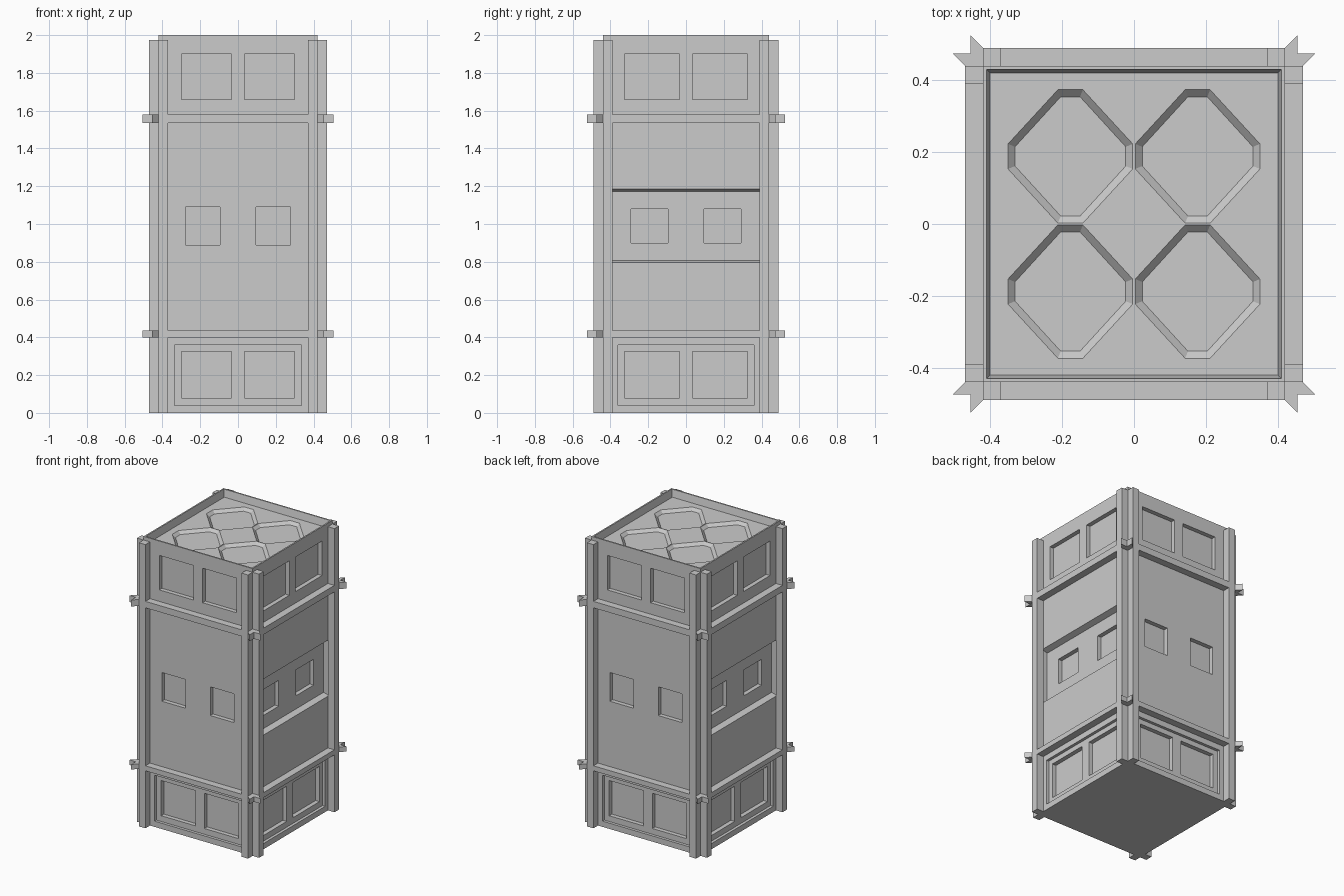
import bpy, bmesh

if "Cube" in bpy.data.objects:
    bpy.data.objects.remove(bpy.data.objects["Cube"])

X, Y = 0.42, 0.44          # half sizes of the core
PROUD = 0.05               # how far posts and rails stand out


def mesh_object(name, lofts):
    """Each loft is a pair of matching 3D rings, closed into a solid."""
    bm = bmesh.new()
    for a, b in lofts:
        va, vb = [bm.verts.new(p) for p in a], [bm.verts.new(p) for p in b]
        n = len(va)
        bm.faces.new(va)
        bm.faces.new(vb[::-1])
        for i in range(n):
            j = (i + 1) % n
            bm.faces.new((va[i], vb[i], vb[j], va[j]))
    bmesh.ops.recalc_face_normals(bm, faces=bm.faces)
    me = bpy.data.meshes.new(name)
    bm.to_mesh(me)
    bm.free()
    ob = bpy.data.objects.new(name, me)
    bpy.context.collection.objects.link(ob)
    return ob


def flat(pts, z):
    return [(x, y, z) for x, y in pts]


def rect(x0, x1, y0, y1):
    return [(x0, y0), (x1, y0), (x1, y1), (x0, y1)]


def box(x0, x1, y0, y1, z0, z1):
    r = rect(x0, x1, y0, y1)
    return flat(r, z0), flat(r, z1)


def cut(target, lofts):
    cutter = mesh_object("cutter", lofts)
    cutter.hide_render = True
    mod = target.modifiers.new("cut", 'BOOLEAN')
    mod.operation, mod.solver, mod.object = 'DIFFERENCE', 'EXACT', cutter
    bpy.context.view_layer.objects.active = target
    bpy.ops.object.modifier_apply(modifier=mod.name)
    bpy.data.objects.remove(cutter)


def inset(face, s, u0, u1, z0, z1, depth):
    """Box cutter sunk into the front/back ('y') or side ('x') face."""
    half = Y if face == 'y' else X
    d0, d1 = sorted((s * (half - depth), s * (half + 0.1)))
    if face == 'y':
        return box(u0, u1, d0, d1, z0, z1)
    return box(d0, d1, u0, u1, z0, z1)


# Core with the sunken roof tray
core = mesh_object("cabinet_body", [box(-X, X, -Y, Y, 0, 2)])
cut(core, [(flat(rect(-0.40, 0.40, -0.42, 0.42), 1.95),
            flat(rect(-0.412, 0.412, -0.432, 0.432), 2.01))])

# Roof: four sloped octagonal recesses
octs = []
for cx in (-0.177, 0.177):
    for cy in (-0.188, 0.188):
        def octagon(off):
            ax, ay, h = 0.174 - off, 0.186 - off, 0.035 - off * 0.41
            return [(cx + px, cy + py) for px, py in
                    ((ax, -h), (ax, h), (h, ay), (-h, ay),
                     (-ax, h), (-ax, -h), (-h, -ay), (h, -ay))]
        octs.append((flat(octagon(0), 1.9505), flat(octagon(0.02), 1.93)))
cut(core, octs)

# Lower panel frames and the sloped recessed bands on the two sides
frames = []
for s in (-1, 1):
    frames.append(inset('y', s, -0.335, 0.335, 0.04, 0.36, 0.02))
    frames.append(inset('x', s, -0.36, 0.36, 0.04, 0.36, 0.02))
    profile = [(X - 0.04, 0.808), (X + 0.04, 0.782), (X + 0.04, 1.198), (X - 0.04, 1.172)]
    frames.append(([(s * x, -0.40, z) for x, z in profile],
                   [(s * x, 0.40, z) for x, z in profile]))
cut(core, frames)

# Paired windows on every face: (face, inner, outer, z0, z1, depth)
windows = []
for face, u0, u1, z0, z1, depth in (
        ('y', 0.035, 0.298, 1.66, 1.90, 0.03),
        ('y', 0.095, 0.278, 0.89, 1.09, 0.03),
        ('y', 0.035, 0.298, 0.08, 0.325, 0.05),
        ('x', 0.035, 0.325, 1.66, 1.90, 0.03),
        ('x', 0.095, 0.290, 0.90, 1.08, 0.07),
        ('x', 0.035, 0.325, 0.08, 0.325, 0.05)):
    for s in (-1, 1):
        windows.append(inset(face, s, u0, u1, z0, z1, depth))
        windows.append(inset(face, s, -u1, -u0, z0, z1, depth))
cut(core, windows)

# Corner posts, two per corner, leaving the corner notch open
posts = []
for sx in (-1, 1):
    for sy in (-1, 1):
        for x0, x1, y0, y1 in ((X - 0.05, X, Y, Y + PROUD),
                               (X, X + PROUD, Y - 0.05, Y)):
            posts.append(box(sx * x0, sx * x1, sy * y0, sy * y1, 0, 1.975))
mesh_object("corner_posts", posts)

# Horizontal rails and notched corner clamps at two heights
rails, clamps = [], []
clamp = [(0.505, 0.475), (0.455, 0.475), (0.455, 0.525),
         (X, Y + PROUD), (X, Y), (X + PROUD, Y)]
for z0, z1 in ((0.40, 0.435), (1.535, 1.58)):
    for s in (-1, 1):
        rails.append(box(-X + 0.05, X - 0.05, s * Y, s * (Y + PROUD), z0, z1))
        rails.append(box(s * X, s * (X + PROUD), -Y + 0.05, Y - 0.05, z0, z1))
        for t in (-1, 1):
            pts = [(s * x, t * y) for x, y in clamp]
            clamps.append((flat(pts, z0), flat(pts, z1)))
mesh_object("rails", rails)
mesh_object("corner_clamps", clamps)
